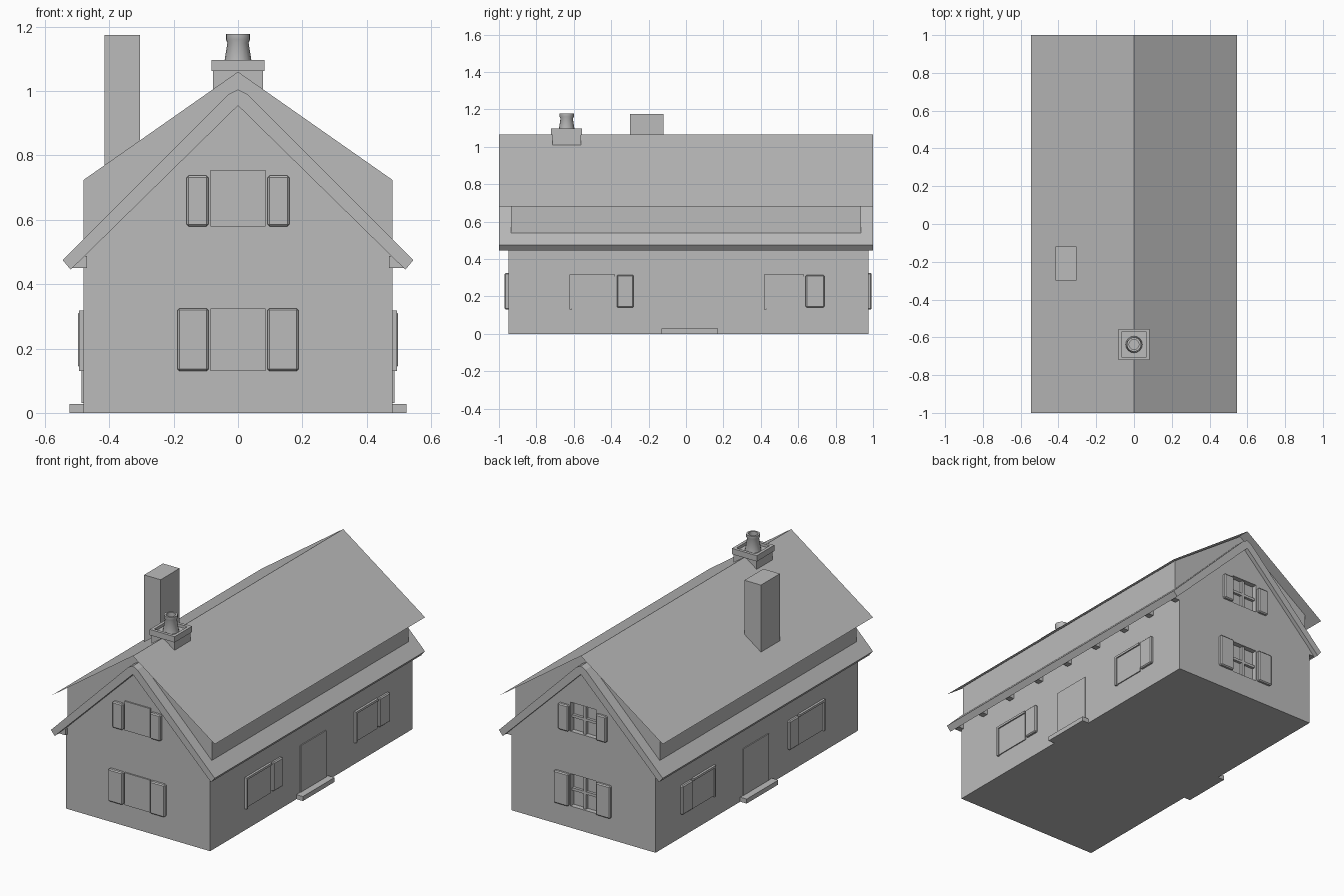
import bpy, bmesh, math

cube = bpy.data.objects.get("Cube")
if cube:
    bpy.data.objects.remove(cube, do_unlink=True)

GREY = (0.5, 0.5, 0.5, 1)
mat = bpy.data.materials.new("plain grey")
mat.use_nodes = True
mat.diffuse_color = GREY
mat.node_tree.nodes["Principled BSDF"].inputs["Base Color"].default_value = GREY


def finish(name, bm):
    bmesh.ops.recalc_face_normals(bm, faces=bm.faces)
    me = bpy.data.meshes.new(name)
    bm.to_mesh(me)
    bm.free()
    me.materials.append(mat)
    ob = bpy.data.objects.new(name, me)
    bpy.context.collection.objects.link(ob)
    return ob


def box(name, x, y, z, bevel=0):
    bm = bmesh.new()
    bmesh.ops.create_cube(bm, size=1)
    for v in bm.verts:
        for i, (a, b) in enumerate((x, y, z)):
            v.co[i] = (a + b) / 2 + v.co[i] * (b - a)
    if bevel:
        bmesh.ops.bevel(bm, geom=bm.edges[:], offset=bevel, segments=1, affect='EDGES')
    return finish(name, bm)


def prism(name, profile, y0, y1):
    """Extrude an x-z outline along y."""
    bm = bmesh.new()
    face = bm.faces.new([bm.verts.new((x, y0, z)) for x, z in profile])
    ext = bmesh.ops.extrude_face_region(bm, geom=[face])
    for v in ext["geom"]:
        if isinstance(v, bmesh.types.BMVert):
            v.co.y = y1
    return finish(name, bm)


def cut(target, cutter):
    mod = target.modifiers.new("recess", 'BOOLEAN')
    mod.operation = 'DIFFERENCE'
    mod.solver = 'EXACT'
    mod.object = cutter
    bpy.context.view_layer.objects.active = target
    bpy.ops.object.modifier_apply(modifier=mod.name)
    bpy.data.objects.remove(cutter, do_unlink=True)


FRONT, BACK, SIDE = -0.95, 0.975, 0.48

# House walls with gables
walls = prism("walls", [(-SIDE, 0), (SIDE, 0), (SIDE, 0.5), (0, 0.97), (-SIDE, 0.5)], FRONT, BACK)

# Lower roof with thick barge edges and a ridge cap
prism("lower_roof", [(-0.545, 0.475), (-0.52, 0.445), (0, 0.955), (0.52, 0.445),
                     (0.545, 0.475), (0.03, 0.99), (0, 1.005), (-0.03, 0.99)], -1, 1)

# Raised upper storey and the thin roof sheet above it
prism("upper_storey", [(-SIDE, 0.5), (SIDE, 0.5), (SIDE, 0.724), (0, 1.06), (-SIDE, 0.724)],
      -0.935, 0.935)
bm = bmesh.new()
rows = [[bm.verts.new((x, y, z)) for x, z in ((-0.545, 0.68), (0, 1.065), (0.545, 0.68))]
        for y in (-1, 1)]
for i in range(2):
    bm.faces.new((rows[0][i], rows[0][i + 1], rows[1][i + 1], rows[1][i]))
finish("upper_roof_sheet", bm)

# Gable windows and shutters: (sill, head, shutter outer edge, shutter top)
for z0, z1, outer, ztop in ((0.13, 0.325, 0.188, 0.325), (0.58, 0.755, 0.16, 0.737)):
    box("front_window", (-0.085, 0.085), (FRONT - 0.008, FRONT + 0.01), (z0, z1))
    cut(walls, box("recess", (-0.085, 0.085), (BACK - 0.03, BACK + 0.05), (z0, z1)))
    mid = (z0 + z1) / 2
    box("back_mullion", (-0.008, 0.008), (BACK - 0.035, BACK - 0.012), (z0, z1))
    box("back_transom", (-0.085, 0.085), (BACK - 0.035, BACK - 0.014), (mid - 0.008, mid + 0.008))
    for s in (-1, 1):
        xs = sorted((s * 0.092, s * outer))
        box("front_shutter", xs, (FRONT - 0.02, FRONT + 0.01), (z0, ztop), 0.006)
        box("back_shutter", xs, (BACK - 0.01, BACK + 0.018), (z0, ztop), 0.006)

# Long sides: windows, shutters, door, step and rafter ends
for s in (-1, 1):
    def out(depth, inner=0.01):
        return sorted((s * (SIDE - inner), s * (SIDE + depth)))

    for y0, y1, sh0, sh1 in ((-0.61, -0.38, -0.37, -0.28), (0.43, 0.63, 0.64, 0.74)):
        box("side_window", out(0.006), (y0, y1), (0.135, 0.305))
        box("side_shutter", out(0.017), (sh0, sh1), (0.14, 0.315), 0.006)
        box("side_window_jamb", out(0.014), (y0 - 0.012, y0), (0.13, 0.315))
        box("side_window_lintel", out(0.014), (y0 - 0.012, y1), (0.305, 0.318))
    box("door", out(0.006), (-0.095, 0.145), (0.03, 0.31))
    box("door_step", out(0.043), (-0.13, 0.17), (0, 0.027))
    for y in (-0.95, -0.74, -0.505, -0.25, 0.005, 0.255, 0.505, 0.725, 0.955):
        box("rafter_end", out(0.035), (y - 0.018, y + 0.018), (0.45, 0.487))

# Plain chimney block on the right slope
box("chimney_block", (-0.415, -0.305), (-0.3, -0.12), (0.7, 1.175))

# Ridge chimney: stack, tray-shaped cap and tapered pot
CY = -0.638
box("chimney_stack", (-0.077, 0.077), (CY - 0.076, CY + 0.076), (0.93, 1.07))
cap = box("chimney_cap", (-0.083, 0.083), (CY - 0.083, CY + 0.083), (1.062, 1.097))
cut(cap, box("tray", (-0.065, 0.065), (CY - 0.065, CY + 0.065), (1.08, 1.15)))

bm = bmesh.new()
SIDES = 16
rings = []
for r, z in ((0.045, 1.075), (0.033, 1.15), (0.038, 1.16), (0.038, 1.177), (0.026, 1.177), (0.026, 1.13)):
    rings.append([bm.verts.new((r * math.cos(a), CY + r * math.sin(a), z))
                  for a in (math.tau * k / SIDES for k in range(SIDES))])
for lo, hi in zip(rings, rings[1:]):
    for k in range(SIDES):
        n = (k + 1) % SIDES
        bm.faces.new((lo[k], lo[n], hi[n], hi[k]))
bm.faces.new(rings[-1])
bm.faces.new(rings[0])
pot = finish("chimney_pot", bm)
bpy.ops.object.select_all(action='DESELECT')
pot.select_set(True)
bpy.context.view_layer.objects.active = pot
bpy.ops.object.shade_smooth_by_angle(angle=math.radians(40))
